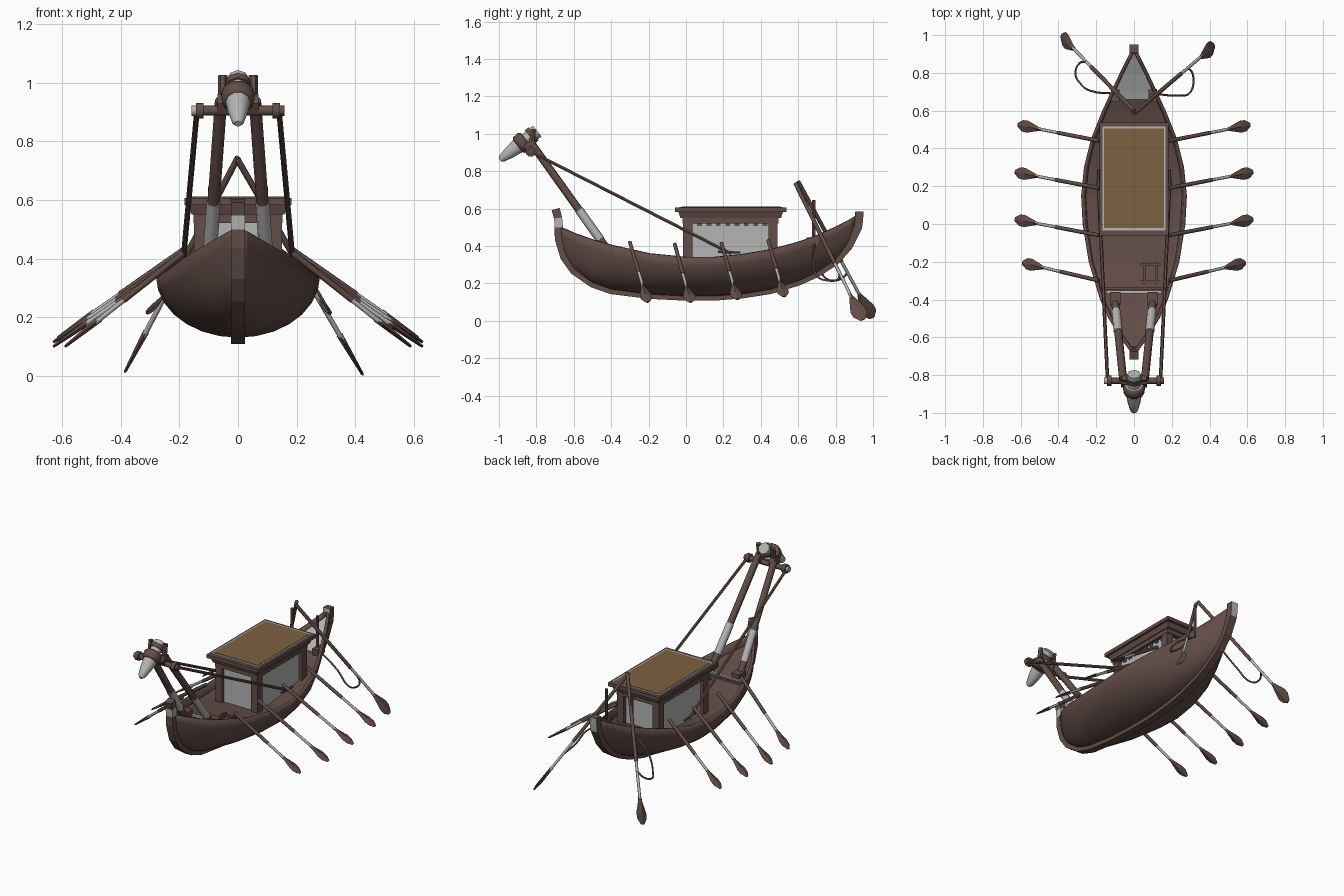
import bpy, bmesh, math
from mathutils import Vector as V

if "Cube" in bpy.data.objects:
    bpy.data.objects.remove(bpy.data.objects["Cube"])


def material(name, rgb):
    m = bpy.data.materials.new(name)
    m.diffuse_color = (*rgb, 1)
    m.use_nodes = True
    m.node_tree.nodes["Principled BSDF"].inputs["Base Color"].default_value = m.diffuse_color
    return m


WOOD = material("dark wood", (0.122, 0.074, 0.064))
GREY = material("pale grey", (0.46, 0.46, 0.46))
TAN = material("tan thatch", (0.205, 0.122, 0.053))


def finish(name, bm, mats, smooth=None):
    bmesh.ops.recalc_face_normals(bm, faces=bm.faces)
    me = bpy.data.meshes.new(name)
    bm.to_mesh(me)
    bm.free()
    ob = bpy.data.objects.new(name, me)
    bpy.context.collection.objects.link(ob)
    for m in mats:
        me.materials.append(m)
    if smooth:
        me.shade_smooth()
        me.set_sharp_from_angle(angle=math.radians(smooth))
    return ob


def box(name, x, y, z, mat, top=0.0):
    """Box from ranges; top widens the upper face outward."""
    bm = bmesh.new()
    bmesh.ops.create_cube(bm, size=1)
    for v in bm.verts:
        g = top if v.co.z > 0 else 0
        v.co = [(r[0] + r[1]) / 2 + c * (r[1] - r[0] + 2 * e)
                for r, c, e in zip((x, y, z), v.co, (g, g, 0))]
    return finish(name, bm, [mat])


def lathe(name, a, b, profile, mat, n=8):
    """Solid of rings (t along a-b, radius)."""
    a, b = V(a), V(b)
    q = (b - a).to_track_quat('Z', 'Y')
    bm = bmesh.new()
    rings = [[bm.verts.new(a.lerp(b, t) + q @ V((r * math.cos(k * math.tau / n),
              r * math.sin(k * math.tau / n), 0))) for k in range(n)] for t, r in profile]
    for p, s in zip(rings, rings[1:]):
        for k in range(n):
            bm.faces.new((p[k], p[(k + 1) % n], s[(k + 1) % n], s[k]))
    bm.faces.new(rings[0])
    bm.faces.new(rings[-1])
    return finish(name, bm, [mat], 50)


def rod(name, a, b, r, mat, n=8, r2=None):
    return lathe(name, a, b, [(0, r), (1, r2 or r)], mat, n)


def oar(name, a, b, r, blade, width):
    """Shaft with pale lower part and a leaf-shaped blade ending at b."""
    a, b = V(a), V(b)
    L = (b - a).length
    d = (b - a) / L
    neck = b - d * blade
    mid = a.lerp(neck, 0.72)
    rod(name + "_shaft", a, mid, r, WOOD)
    rod(name + "_lower_shaft", mid, neck + d * 0.02, r * 0.8, GREY)
    side = V((0, 1, 0)) - d * d.y
    side.normalize()
    nor = d.cross(side)
    leaf = [(0, .15), (.2, .45), (.6, 1), (.8, .95), (1, .35)]
    bm = bmesh.new()
    rows = []
    for t, w in leaf:
        c = neck + d * blade * t
        e = side * w * width / 2
        h = nor * (0.011 - 0.006 * t)
        rows.append([bm.verts.new(p) for p in (c - e, c + h, c + e, c - h)])
    for p, s in zip(rows, rows[1:]):
        for k in range(4):
            bm.faces.new((p[k], p[(k + 1) % 4], s[(k + 1) % 4], s[k]))
    bm.faces.new(rows[0])
    bm.faces.new(rows[-1])
    finish(name + "_blade", bm, [WOOD])


# Hull stations: y, half width, gunwale height, bottom height
ST = [(-.68, .015, .50, .44), (-.65, .038, .49, .34), (-.6, .075, .468, .27),
      (-.5, .135, .433, .2), (-.4, .18, .405, .165), (-.2, .24, .36, .14),
      (0, .272, .34, .13), (.15, .28, .34, .13), (.3, .265, .355, .142),
      (.45, .228, .38, .165), (.6, .168, .42, .21), (.7, .122, .455, .255),
      (.8, .075, .5, .32), (.87, .04, .535, .4), (.92, .015, .565, .5)]

N = 14
bm = bmesh.new()
rows = []
for y, w, zg, zb in ST:
    rows.append([bm.verts.new((w * math.cos(math.pi * k / N), y,
                 zg - (zg - zb) * math.sin(math.pi * k / N))) for k in range(N + 1)])
for p, s in zip(rows, rows[1:]):
    for k in range(N):
        bm.faces.new((p[k], p[k + 1], s[k + 1], s[k]))
hull = finish("hull", bm, [WOOD], 60)
if sum(p.normal.z for p in hull.data.polygons) > 0:
    hull.data.flip_normals()
mod = hull.modifiers.new("planking", 'SOLIDIFY')
mod.thickness, mod.offset = 0.018, -1


# Decks laid a little below the gunwale
def deck(name, stations, depth, mat):
    bm = bmesh.new()
    rows = []
    for y, w, zg, zb in stations:
        x = max(w * math.sqrt(max(0, 1 - (depth / (zg - zb)) ** 2)) - .006, .004)
        rows.append([bm.verts.new((sx, y, z)) for sx, z in
                     ((-x, zg - depth), (x, zg - depth), (x, zg - depth - .01), (-x, zg - depth - .01))])
    for p, s in zip(rows, rows[1:]):
        for k in range(4):
            bm.faces.new((p[k], p[(k + 1) % 4], s[(k + 1) % 4], s[k]))
    bm.faces.new(rows[0])
    bm.faces.new(rows[-1])
    finish(name, bm, [mat])


deck("main_deck", ST[1:12], .045, WOOD)
deck("stern_deck", [(.66, .14, .44, .235)] + ST[11:], .022, GREY)

# Keel running up into the stem and stern posts
path = [(-.697, .598), (-.684, .55), (-.68, .5)] + [(s[0], s[3]) for s in ST] + [(.925, .54), (.927, .585)]
bm = bmesh.new()
rows = []
for i, p in enumerate(path):
    a, b = path[max(i - 1, 0)], path[min(i + 1, len(path) - 1)]
    t = V((0, b[0] - a[0], b[1] - a[1])).normalized()
    n = V((0, t.z, -t.y)) * .022
    c = V((0, *p))
    X = V((.024, 0, 0))
    rows.append([bm.verts.new(q) for q in (c + n + X, c + n - X, c - n - X, c - n + X)])
for i, (p, s) in enumerate(zip(rows, rows[1:])):
    for k in range(4):
        f = bm.faces.new((p[k], p[(k + 1) % 4], s[(k + 1) % 4], s[k]))
        # pale band on the stem, pale back and front of the stern post
        f.material_index = int(i == 1 or (i > len(path) - 4 and k in (0, 2)))
bm.faces.new(rows[0])
bm.faces.new(rows[-1])
finish("keel_and_posts", bm, [WOOD, GREY])

# Cabin
box("cabin_walls", (-.13, .13), (.005, .465), (.29, .54), GREY)
for sx in (-1, 1):
    for y in (-.015, .44):
        box("cabin_post", sorted((sx * .105, sx * .15)), (y, y + .05), (.29, .54), WOOD)
    for k in range(8):
        y = .06 + k * .05
        box("fringe_tooth", sorted((sx * .128, sx * .136)), (y, y + .025), (.508, .53), WOOD)
box("cabin_beam", (-.152, .152), (-.02, .495), (.522, .552), WOOD)
box("roof_cornice", (-.158, .158), (-.03, .508), (.55, .587), WOOD, top=.012)
box("roof_slab", (-.183, .183), (-.06, .537), (.583, .606), WOOD)
box("roof_border", (-.168, .168), (-.035, .517), (.605, .609), GREY)
box("roof_panel", (-.158, .158), (-.022, .505), (.605, .612), TAN)

# Deck fittings: threshold plate and small ladder
box("deck_plate", (-.145, .145), (-.368, -.352), (.345, .366), GREY)
box("deck_beam", (-.165, .165), (-.35, -.335), (.34, .358), WOOD)
for x in (.055, .12):
    box("ladder_rail", (x - .005, x + .005), (-.32, -.2), (.325, .35), WOOD)
for y in (-.305, -.215):
    box("ladder_rung", (.035, .14), (y - .005, y + .005), (.33, .346), WOOD)

# Boom at the bow with stays
for s in (-1, 1):
    a, b = V((s * .1, -.405, .36)), V((s * .058, -.82, .94))
    rod("boom_leg", a, b, .021, WOOD)
    rod("boom_leg_wrap", a.lerp(b, .13), a.lerp(b, .4), .024, GREY)
    box("boom_foot", (s * .1 - .028, s * .1 + .028), (-.43, -.36), (.35, .395), WOOD)
    rod("stay", (s * .14, -.83, .905), (s * .19, .24, .36), .0095, WOOD, 6)
    rod("stay_cleat", (s * .19, .17, .37), (s * .19, .29, .365), .007, WOOD, 6)
    rod("crossbar_collar", (s * .118, -.83, .905), (s * .143, -.83, .905), .028, WOOD, 10)
    rod("crossbar_end", (s * .14, -.83, .905), (s * .158, -.83, .905), .018, GREY if s < 0 else WOOD)
    rod("head_cheek", (s * .035, -.83, .93), (s * .07, -.83, .93), .036, WOOD, 6)
    rod("head_lug", (s * .052, -.825, .95), (s * .052, -.815, 1.025), .016, WOOD, 6)
rod("crossbar", (-.14, -.83, .905), (.14, -.83, .905), .017, WOOD)

# Pointed ram head
tip, tail = (0, -.995, .86), (0, -.795, 1.015)
lathe("ram_point", tip, tail, [(0, .012), (.06, .022), (.25, .034), (.5, .043), (.7, .045)], GREY, 10)
lathe("ram_band", tip, tail, [(.48, .046), (.52, .056), (.66, .058), (.7, .048)], WOOD, 10)
lathe("ram_tail", tip, tail, [(.7, .036), (1, .036)], GREY, 8)
lathe("ram_back_band", tip, tail, [(.8, .043), (.9, .045)], WOOD, 8)

# Rowing oars: start y, start z, tip x, tip y, tip z
for s in (-1, 1):
    for k, (y, z, tx, ty, tz) in enumerate([(-.3, .42, .59, -.205, .1), (-.06, .41, .63, .025, .1),
                                            (.19, .415, .63, .275, .115), (.44, .43, .615, .525, .13)]):
        oar("oar_%d" % (k + 1), (s * .185, y, z), (s * tx, ty, tz), .0105, .155, .064)

# Steering oars on stern posts with slack ropes
oar("steering_oar_right", (0, .585, .735), (.425, .945, .005), .011, .17, .085)
oar("steering_oar_left", (0, .6, .745), (-.385, .995, .015), .011, .17, .085)
for s in (-1, 1):
    rod("stern_post", (s * .092, .683, .4), (s * .092, .683, .645), .010, WOOD, 6)
    box("stern_post_block", (s * .1 - .022, s * .1 + .022), (.645, .715), (.405, .445), WOOD)

ROPES = [[(-.1, .69, .42), (-.23, .705, .31), (-.285, .745, .23), (-.31, .79, .215), (-.29, .85, .24), (-.25, .86, .275)],
         [(.1, .69, .42), (.24, .68, .33), (.3, .7, .24), (.315, .76, .215), (.3, .815, .225), (.265, .81, .28)]]
for pts in ROPES:
    cu = bpy.data.curves.new("slack_rope", 'CURVE')
    cu.dimensions = '3D'
    cu.bevel_depth, cu.bevel_resolution, cu.resolution_u = .0055, 1, 4
    sp = cu.splines.new('BEZIER')
    sp.bezier_points.add(len(pts) - 1)
    for bp, p in zip(sp.bezier_points, pts):
        bp.co = p
        bp.handle_left_type = bp.handle_right_type = 'AUTO'
    cu.materials.append(WOOD)
    bpy.context.collection.objects.link(bpy.data.objects.new("slack_rope", cu))
